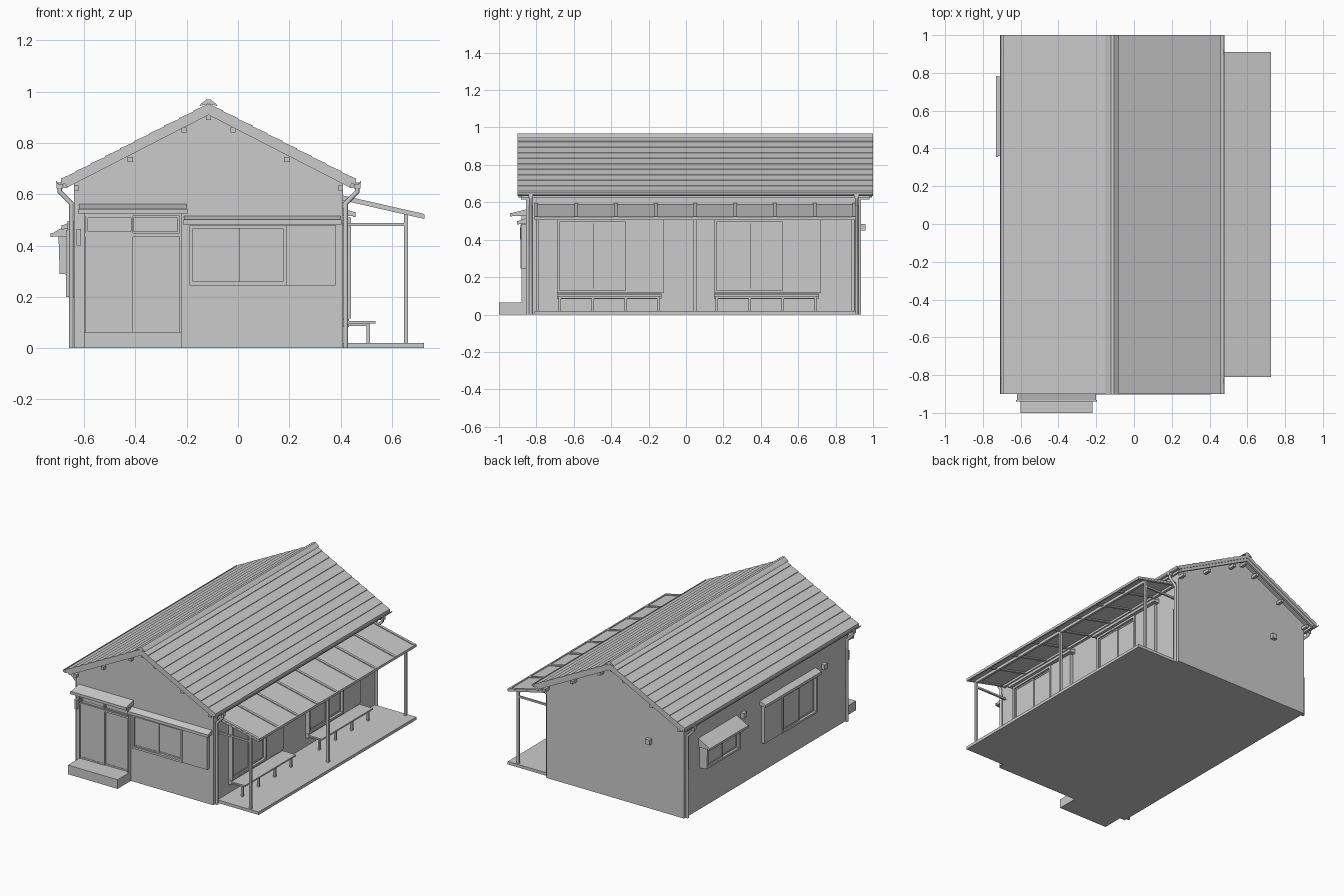
import bpy, math
from mathutils import Matrix, Vector

if "Cube" in bpy.data.objects:
    bpy.data.objects.remove(bpy.data.objects["Cube"])

CX, SLOPE, RIDGE = -0.115, 0.513, 0.952
WL, WR, WF, WB = -0.64, 0.41, -0.855, 0.935      # wall faces
I = Matrix.Identity(4)


def mesh(name, verts, faces, m=I):
    me = bpy.data.meshes.new(name)
    me.from_pydata([m @ Vector(v) for v in verts], [], faces)
    ob = bpy.data.objects.new(name, me)
    bpy.context.collection.objects.link(ob)
    return ob


def prism(name, pts, a, b, axis='y', m=I):
    """Extrude an (u, z) outline from a to b along axis x or y."""
    n = len(pts)
    if sum(p[0] * q[1] - q[0] * p[1] for p, q in zip(pts, pts[1:] + pts[:1])) < 0:
        pts = pts[::-1]
    if axis == 'x':
        a, b = b, a
    put = (lambda u, z, t: (u, t, z)) if axis == 'y' else (lambda u, z, t: (t, u, z))
    verts = [put(u, z, t) for t in (a, b) for u, z in pts]
    faces = [tuple(range(n)), tuple(range(2 * n - 1, n - 1, -1))]
    faces += [(i, i + n, (i + 1) % n + n, (i + 1) % n) for i in range(n)]
    return mesh(name, verts, faces, m)


def box(name, x0, x1, y0, y1, z0, z1, m=I):
    return prism(name, [(x0, z0), (x1, z0), (x1, z1), (x0, z1)], y0, y1, 'y', m)


def tube(name, pts, r):
    cu = bpy.data.curves.new(name, 'CURVE')
    cu.dimensions, cu.bevel_depth, cu.bevel_resolution, cu.use_fill_caps = '3D', r, 2, True
    sp = cu.splines.new('POLY')
    sp.points.add(len(pts) - 1)
    for p, c in zip(sp.points, pts):
        p.co = (*c, 1)
    tmp = bpy.data.objects.new(name + "_path", cu)
    me = bpy.data.meshes.new_from_object(tmp)
    bpy.data.objects.remove(tmp)
    ob = bpy.data.objects.new(name, me)
    bpy.context.collection.objects.link(ob)


def frame(name, x0, x1, z0, z1, t, y0, y1, m):
    for i, b in enumerate([(x0, x0 + t, z0, z1), (x1 - t, x1, z0, z1),
                           (x0 + t, x1 - t, z0, z0 + t), (x0 + t, x1 - t, z1 - t, z1)]):
        box(f"{name}_bar_{i}", b[0], b[1], y0, y1, b[2], b[3], m)


def hood(name, x0, x1, depth, z_wall, z_edge, m, t=0.014):
    """Small sloping canopy; local -y points away from the wall."""
    prism(name, [(0, z_wall), (-depth, z_edge + t), (-depth, z_edge), (0, z_edge)], x0, x1, 'x', m)
    box(name + "_lip", x0 - 0.004, x1 + 0.004, -depth - 0.003, -depth + 0.006,
        z_edge - 0.003, z_edge + t + 0.002, m)


def window(name, m, x0, x1, z0, z1):
    frame(name + "_frame", x0, x1, z0, z1, 0.014, -0.03, 0, m)
    mid = (x0 + x1) / 2
    for side, a, b, d in (("left", x0 + 0.014, mid + 0.008, 0.02), ("right", mid - 0.008, x1 - 0.014, 0.013)):
        frame(f"{name}_sash_{side}", a, b, z0 + 0.014, z1 - 0.014, 0.009, -d, -d + 0.008, m)
        box(f"{name}_glass_{side}", a, b, -d + 0.003, -d + 0.006, z0 + 0.014, z1 - 0.014, m)


def wall_matrix(face):
    return {"front": Matrix.Translation((0, WF, 0)),
            "right": Matrix.Translation((WR, 0, 0)) @ Matrix.Rotation(math.pi / 2, 4, 'Z'),
            "left": Matrix.Translation((WL, 0, 0)) @ Matrix.Rotation(-math.pi / 2, 4, 'Z')}[face]


F, R, L = (wall_matrix(k) for k in ("front", "right", "left"))

# House body with gables
def roof_z(d, drop=0.0):
    return RIDGE - drop - SLOPE * abs(d)

prism("house_walls", [(WL, 0), (WR, 0), (WR, roof_z(WR - CX, .022)), (CX, roof_z(0, .022)),
                      (WL, roof_z(WL - CX, .022))], WF, WB)

# Roof slopes with shallow stepped courses, barge boards and rafters' edge
N, RUN = 10, 0.575
for side, s in (("right", 1), ("left", -1)):
    top = []
    for i in range(N):
        a, b = RUN * i / N, RUN * (i + 1) / N
        top += [(CX + s * a, roof_z(a)), (CX + s * b, roof_z(b, -0.004))]
    bottom = [(CX + s * RUN, roof_z(RUN, .022)), (CX, roof_z(0, .022))]
    prism(f"roof_{side}", top + bottom, -0.9, 1.0)
    barge = [(CX, roof_z(0, .01)), (CX + s * .565, roof_z(.565, .01)),
             (CX + s * .55, roof_z(.55, .043)), (CX, roof_z(0, .043))]
    prism(f"barge_front_{side}", barge, -0.895, -0.88)
    prism(f"barge_back_{side}", barge, 0.98, 0.995)
    box(f"eave_board_{side}", *sorted((CX + s * .55, CX + s * .565)), -0.88, 0.98, 0.625, 0.655)

    # Gutter and its downpipes
    gx = CX + s * 0.58
    arc = [(gx + r * math.cos(t), 0.652 + r * math.sin(t))
           for r, rng in ((0.015, range(7)), (0.012, range(6, -1, -1)))
           for t in [math.pi + math.pi * k / 6 for k in rng]]
    prism(f"gutter_{side}", arc, -0.9, 1.0)
    wx = WL - 0.01 if s < 0 else WR + 0.01
    for end, y in (("front", -0.83), ("back", 0.912)):
        box(f"rain_head_{side}_{end}", gx - .013, gx + .013, y - .013, y + .013, 0.622, 0.645)
        tube(f"downpipe_{side}_{end}", [(gx, y, .63), (gx, y, .61), (wx, y, .565), (wx, y, 0)], 0.0095)
prism("ridge_cap", [(CX - .035, .944), (CX - .03, .952), (CX - .008, .969), (CX + .008, .969),
                    (CX + .03, .952), (CX + .035, .944), (CX, .952)], -0.902, 1.0)

# Purlin ends under both gables
for i, (d, z) in enumerate([(-.515, .625), (-.305, .735), (-.095, .85), (0, .9),
                            (.095, .85), (.305, .735), (.515, .625)]):
    x = CX + d
    box(f"purlin_front_{i}", x - .01, x + .01, -0.882, WF, z - .01, z + .01)
    box(f"purlin_back_{i}", x - .01, x + .01, WB, 0.982, z - .01, z + .01)

# Entrance: step, double sliding door with transom, hood, side meter
box("entrance_step", -0.6, -0.22, -1.0, WF, 0, 0.063)
for n, a, b in (("left", -.60, -.592), ("right", -.228, -.22)):
    box(f"door_jamb_{n}", a, b, -0.025, 0, 0.063, 0.535, F)
box("door_transom_bar", -.592, -.228, -0.022, 0, 0.435, 0.448, F)
box("door_head", -.592, -.228, -0.022, 0, 0.515, 0.535, F)
for n, a, b, d in (("left", -.592, -.41, .018), ("right", -.415, -.228, .011)):
    frame(f"door_{n}", a, b, 0.063, 0.435, 0.01, -d, -d + .008, F)
    box(f"door_panel_{n}", a, b, -d + .003, -d + .006, 0.063, 0.435, F)
    frame(f"transom_{n}", a, b, 0.448, 0.515, 0.007, -d, 0, F)
hood("entrance_hood", -.62, -.2, 0.082, 0.562, 0.527, F)
box("entrance_meter", -.629, -.612, -0.032, 0, 0.40, 0.465, F)

# Full size windows, each with a shutter box and hood
for name, m, x, z0, z1, sgn in (("front_window", F, -.19, .245, .48, 1),
                                ("porch_window_a", R, -.69, .115, .51, 1),
                                ("porch_window_b", R, .15, .115, .51, 1),
                                ("left_window", L, -.09, .2, .46, -1)):
    w0, s0 = (x, x + .38) if sgn > 0 else (x + .19, x)
    window(name, m, w0, w0 + .38, z0, z1)
    box(name + "_shutter_box", s0, s0 + .19, -0.024, 0, z0, z1, m)
    hood(name + "_hood", x - .02, x + .59, 0.045, z1 + .035, z1 + .005, m)

# Small projecting window with deep hood on the left wall
window("small_window", Matrix.Translation((-.025, 0, 0)) @ L, -.76, -.40, .29, .43)
box("small_window_surround", -.76, -.40, -0.028, 0, .285, .43, L)
hood("small_window_hood", -.78, -.36, 0.087, 0.495, 0.436, L, 0.01)
for n, a in (("a", -.765), ("b", -.405)):
    prism(f"small_window_cheek_{n}", [(0, .285), (-.055, .29), (-.06, .45), (0, .49)], a, a + .01, 'x', L)

# Vent covers
for n, y in (("a", .30), ("b", -.58)):
    box(f"left_vent_{n}", WL - .025, WL, y - .018, y + .018, .46, .495)
box("back_vent", -.395, -.36, WB, WB + .025, .45, .485)

# Porch floor, canopy, posts
box("porch_floor", WR, .725, -.81, .91, 0, .02)
cz = lambda x: 0.592 - 0.228 * (x - WR)
strip = lambda lo, hi, a=WR, b=.725: [(a, cz(a) + lo), (b, cz(b) + lo), (b, cz(b) + hi), (a, cz(a) + hi)]
prism("canopy_sheet", strip(-.008, -.003), -.81, .91)
for i in range(9):
    y = -.80 + i * 1.70 / 8
    prism(f"canopy_rafter_{i}", strip(-.016, .003), y - .009, y + .009)
prism("canopy_edge", strip(-.015, .002, .712, .726), -.81, .91)
box("canopy_beam", .647, .663, -.80, .90, .507, .527)
box("canopy_ledger", WR, WR + .018, -.80, .90, .565, .582)
for n, y in (("front", -.795), ("middle", .047), ("back", .893)):
    box(f"porch_post_{n}", .647, .663, y - .008, y + .008, .02, .525)
    if n != "middle":
        box(f"porch_tie_{n}", WR, .65, y - .006, y + .006, .476, .488)

# Benches
for n, y0 in (("a", -.69), ("b", .15)):
    box(f"bench_seat_{n}", WR + .01, .535, y0, y0 + .56, .096, .106)
    box(f"bench_rail_{n}", .50, .514, y0 + .01, y0 + .55, .086, .096)
    box(f"bench_wall_rail_{n}", WR, .432, y0, y0 + .56, .082, .113)
    for i in range(4):
        y = y0 + .008 + i * .176
        box(f"bench_leg_{n}_{i}", .50, .514, y, y + .014, .02, .09)
        box(f"bench_bracket_{n}_{i}", WR, .51, y, y + .014, .086, .097)
